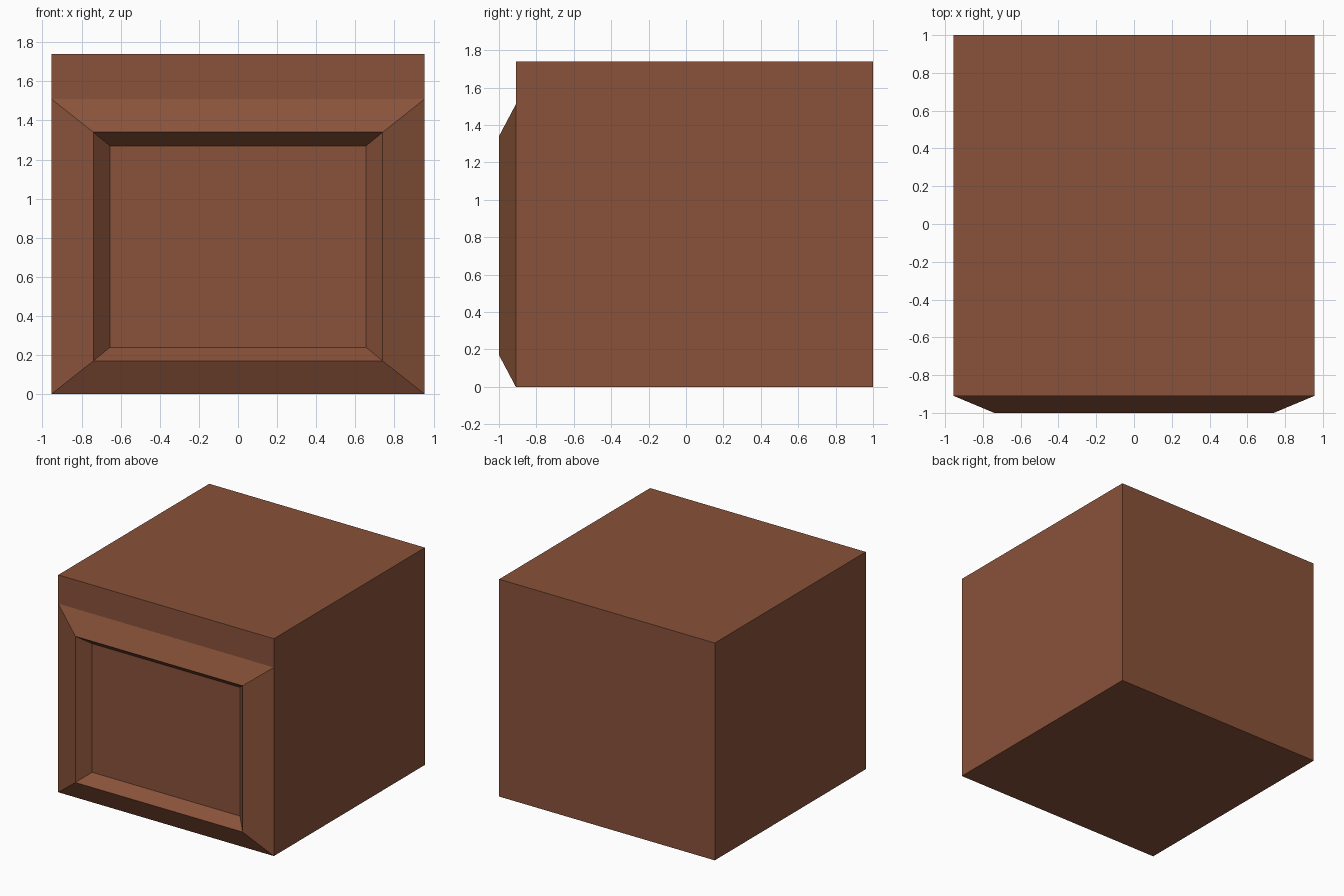
import bpy, bmesh

if "Cube" in bpy.data.objects:
    bpy.data.objects.remove(bpy.data.objects["Cube"])

HALF_W = 0.955      # half width of the cabinet
FRONT = -0.91       # plane of the front face
HEIGHT = 1.74

brown = bpy.data.materials.new("brown wood")
brown.diffuse_color = (0.25, 0.085, 0.042, 1)
brown.use_nodes = True
brown.node_tree.nodes["Principled BSDF"].inputs["Base Color"].default_value = brown.diffuse_color


def make_object(name, bm):
    bmesh.ops.recalc_face_normals(bm, faces=bm.faces)
    mesh = bpy.data.meshes.new(name)
    bm.to_mesh(mesh)
    bm.free()
    mesh.materials.append(brown)
    obj = bpy.data.objects.new(name, mesh)
    bpy.context.collection.objects.link(obj)
    return obj


def rectangle(bm, half_w, y, z0, z1):
    corners = [(-half_w, z0), (half_w, z0), (half_w, z1), (-half_w, z1)]
    return [bm.verts.new((x, y, z)) for x, z in corners]


def bridge(bm, a, b):
    for i in range(4):
        j = (i + 1) % 4
        bm.faces.new((a[i], a[j], b[j], b[i]))


# Cabinet body: closed box
bm = bmesh.new()
front = rectangle(bm, HALF_W, FRONT, 0, HEIGHT)
back = rectangle(bm, HALF_W, 1.0, 0, HEIGHT)
bridge(bm, front, back)
bm.faces.new(front)
bm.faces.new(back[::-1])
make_object("cabinet_body", bm)

# Front frame: mitred moulding rising to a ridge, then dropping to the panel
bm = bmesh.new()
outer = rectangle(bm, HALF_W, FRONT, 0, 1.51)
ridge = rectangle(bm, 0.74, -1.0, 0.17, 1.34)
inner = rectangle(bm, 0.655, FRONT, 0.24, 1.27)
bridge(bm, outer, ridge)
bridge(bm, ridge, inner)
frame = make_object("front_frame", bm)

# Make sure the open moulding faces outward
if sum(p.normal.y * p.area for p in frame.data.polygons) > 0:
    frame.data.flip_normals()
